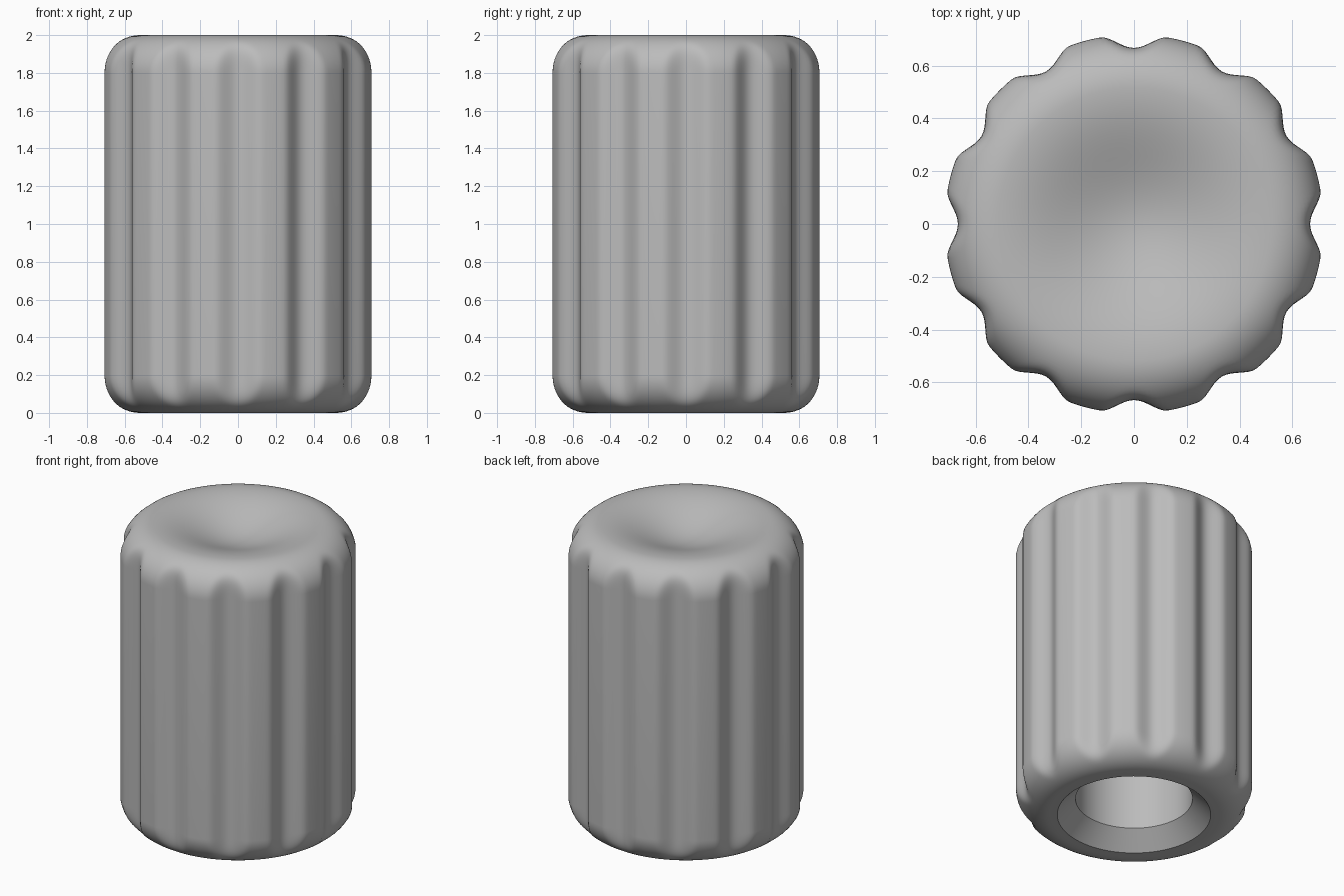
import bpy, bmesh, math

cube = bpy.data.objects.get("Cube")
if cube:
    bpy.data.objects.remove(cube, do_unlink=True)

FLUTES = 12
SEGMENTS = FLUTES * 20
RADIUS, HEIGHT, FILLET = 0.718, 2.0, 0.2
GROOVE_RADIUS, BLEND = 0.667, 0.05
DISH_RADIUS, DISH_DEPTH = RADIUS - FILLET, 0.12
STEPS = 16


def fluted_radius(r, angle):
    """Cut a rounded groove into radius r, blending softly at its edges."""
    pitch = math.tau / FLUTES
    offset = (angle + pitch / 2) % pitch - pitch / 2
    groove = GROOVE_RADIUS + 6 * (offset * RADIUS) ** 2
    overlap = max(BLEND - abs(r - groove), 0) / BLEND
    return min(r, groove) - overlap ** 2 * BLEND / 4


# Half section from the bore ceiling, around the outside, to the dish
profile = [(0.355, 1.4), (0.355, 0.11), (0.466, 0.0)]
for i in range(STEPS + 1):
    a = math.pi / 2 * i / STEPS
    profile.append((DISH_RADIUS + FILLET * math.sin(a), FILLET * (1 - math.cos(a))))
for i in range(STEPS + 1):
    a = math.pi / 2 * i / STEPS
    profile.append((DISH_RADIUS + FILLET * math.cos(a), HEIGHT - FILLET * (1 - math.sin(a))))
for i in range(1, STEPS):
    t = 1 - i / STEPS
    profile.append((DISH_RADIUS * t, HEIGHT - DISH_DEPTH * (1 + math.cos(math.pi * t)) / 2))

# Spin the section into rings and bridge them
bm = bmesh.new()
rings = []
for r, z in profile:
    ring = []
    for s in range(SEGMENTS):
        a = math.tau * s / SEGMENTS
        radius = fluted_radius(r, a)
        ring.append(bm.verts.new((radius * math.cos(a), radius * math.sin(a), z)))
    rings.append(ring)
for low, high in zip(rings, rings[1:]):
    for s in range(SEGMENTS):
        n = (s + 1) % SEGMENTS
        bm.faces.new((low[s], low[n], high[n], high[s]))

# Close the bore ceiling and the middle of the dish
for ring, z in ((rings[0], profile[0][1]), (rings[-1], HEIGHT - DISH_DEPTH)):
    centre = bm.verts.new((0, 0, z))
    for s in range(SEGMENTS):
        bm.faces.new((ring[s], ring[(s + 1) % SEGMENTS], centre))
bmesh.ops.recalc_face_normals(bm, faces=bm.faces)

mesh = bpy.data.meshes.new("fluted_knob")
bm.to_mesh(mesh)
bm.free()
knob = bpy.data.objects.new("fluted_knob", mesh)
bpy.context.collection.objects.link(knob)

# Plain grey finish
grey = bpy.data.materials.new("plain_grey")
grey.use_nodes = True
colour = (0.5, 0.5, 0.5, 1)
grey.diffuse_color = colour
grey.node_tree.nodes["Principled BSDF"].inputs["Base Color"].default_value = colour
mesh.materials.append(grey)

# Smooth shading with crisp bore edges
bpy.context.view_layer.objects.active = knob
knob.select_set(True)
bpy.ops.object.shade_smooth_by_angle(angle=math.radians(35))
